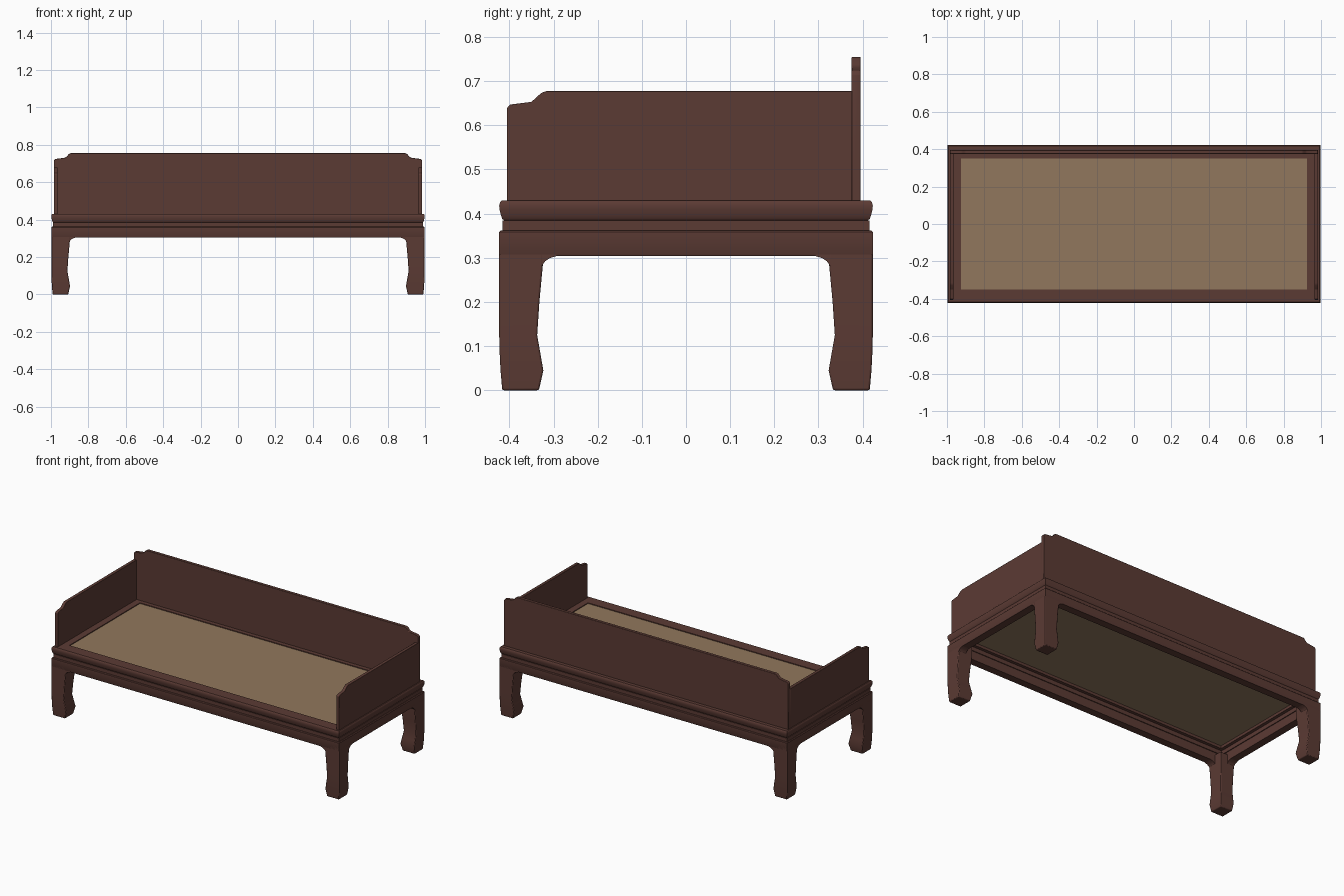
import bpy, bmesh

if "Cube" in bpy.data.objects:
    bpy.data.objects.remove(bpy.data.objects["Cube"])

HX, HY = 0.998, 0.423  # half length and half depth


def material(name, colour):
    m = bpy.data.materials.new(name)
    m.diffuse_color = (*colour, 1)
    m.use_nodes = True
    m.node_tree.nodes["Principled BSDF"].inputs["Base Color"].default_value = m.diffuse_color
    return m


wood = material("dark brown wood", (0.105, 0.043, 0.034))
cane = material("tan cane", (0.285, 0.187, 0.109))


def finish(name, bm, mat, bevel=0):
    bmesh.ops.recalc_face_normals(bm, faces=bm.faces)
    me = bpy.data.meshes.new(name)
    bm.to_mesh(me)
    bm.free()
    me.materials.append(mat)
    ob = bpy.data.objects.new(name, me)
    bpy.context.collection.objects.link(ob)
    bpy.ops.object.select_all(action='DESELECT')
    bpy.context.view_layer.objects.active = ob
    ob.select_set(True)
    if bevel:
        mod = ob.modifiers.new("soft edges", 'BEVEL')
        mod.width, mod.segments, mod.limit_method = bevel, 2, 'ANGLE'
    bpy.ops.object.shade_smooth_by_angle(angle=0.7)
    return ob


def loft(bm, loops, closed=False):
    """Join successive rings of points with faces."""
    rings = [[bm.verts.new(p) for p in lp] for lp in loops]
    pairs = list(zip(rings, rings[1:]))
    if closed:
        pairs.append((rings[-1], rings[0]))
    else:
        bm.faces.new(rings[0])
        bm.faces.new(rings[-1])
    for a, b in pairs:
        n = len(a)
        for i in range(n):
            j = (i + 1) % n
            bm.faces.new((a[i], a[j], b[j], b[i]))


def rect(x0, x1, y0, y1, z):
    return [(x0, y0, z), (x1, y0, z), (x1, y1, z), (x0, y1, z)]


def ring(name, profile):
    """Rectangular moulding from an (inset, z) section."""
    bm = bmesh.new()
    loft(bm, [rect(-HX + d, HX - d, -HY + d, HY - d, z) for d, z in profile], True)
    return finish(name, bm, wood)


def plate(name, outline, axis, lo, hi, bevel=0):
    """Extrude an outline in (x or y, z) along the other horizontal axis."""
    bm = bmesh.new()
    put = (lambda u, v, w: (w, u, v)) if axis == 'X' else (lambda u, v, w: (u, w, v))
    loft(bm, [[put(u, v, w) for u, v in outline] for w in (lo, hi)])
    return finish(name, bm, wood, bevel)


# Seat frame, recessed waist and apron
ring("seat_frame", [(0.074, 0.43), (0.006, 0.43), (0.002, 0.426), (0, 0.418), (0.001, 0.408),
                    (0.004, 0.396), (0.007, 0.388), (0.013, 0.383), (0.074, 0.383)])
ring("waist", [(0.008, 0.384), (0.008, 0.358), (0.055, 0.358), (0.055, 0.384)])
ring("apron", [(0.004, 0.362), (0, 0.358), (0, 0.308), (0.003, 0.304), (0.05, 0.304), (0.05, 0.362)])

# Woven seat
bm = bmesh.new()
loft(bm, [rect(-0.93, 0.93, -0.355, 0.355, z) for z in (0.40, 0.425)])
finish("cane_seat", bm, cane)

# Back panel with stepped ears
half = [(0.985, 0.425), (0.985, 0.715), (0.978, 0.724), (0.925, 0.731),
        (0.915, 0.738), (0.905, 0.750), (0.895, 0.755)]
plate("back_panel", half + [(-x, z) for x, z in reversed(half)], 'Y', 0.375, 0.395, 0.002)

# Side panels, stepped down at the front
side = [(0.376, 0.425), (0.376, 0.678), (-0.315, 0.678), (-0.328, 0.673),
        (-0.35, 0.653), (-0.398, 0.647), (-0.405, 0.640), (-0.405, 0.425)]
for s, label in ((-1, "left"), (1, "right")):
    plate(label + "_side_panel", side, 'X', s * 0.965, s * 0.985, 0.002)

# Horse-hoof legs: (z, outer inset, inner distance)
LEG = [(0, 0.007, 0.09), (0.045, 0.003, 0.100), (0.085, 0.001, 0.093), (0.125, 0, 0.086),
       (0.20, 0, 0.091), (0.285, 0, 0.099), (0.345, 0, 0.099)]
# Curved bracket where leg meets apron: (distance from corner, z)
BRACKET = [(0.09, 0.31), (0.09, 0.27), (0.098, 0.284), (0.104, 0.292),
           (0.114, 0.299), (0.130, 0.304), (0.130, 0.31)]
for sx, xl in ((-1, "left"), (1, "right")):
    for sy, yl in ((-1, "front"), (1, "back")):
        tag = f"{yl}_{xl}"
        bm = bmesh.new()
        loft(bm, [rect(sx * (HX - o), sx * (HX - i), sy * (HY - o), sy * (HY - i), z)
                  for z, o, i in LEG])
        finish(tag + "_leg", bm, wood, 0.004)
        plate(tag + "_long_bracket", [(sx * (HX - d), z) for d, z in BRACKET], 'Y',
              sy * (HY - 0.0005), sy * (HY - 0.05))
        plate(tag + "_short_bracket", [(sy * (HY - d), z) for d, z in BRACKET], 'X',
              sx * (HX - 0.0005), sx * (HX - 0.05))
